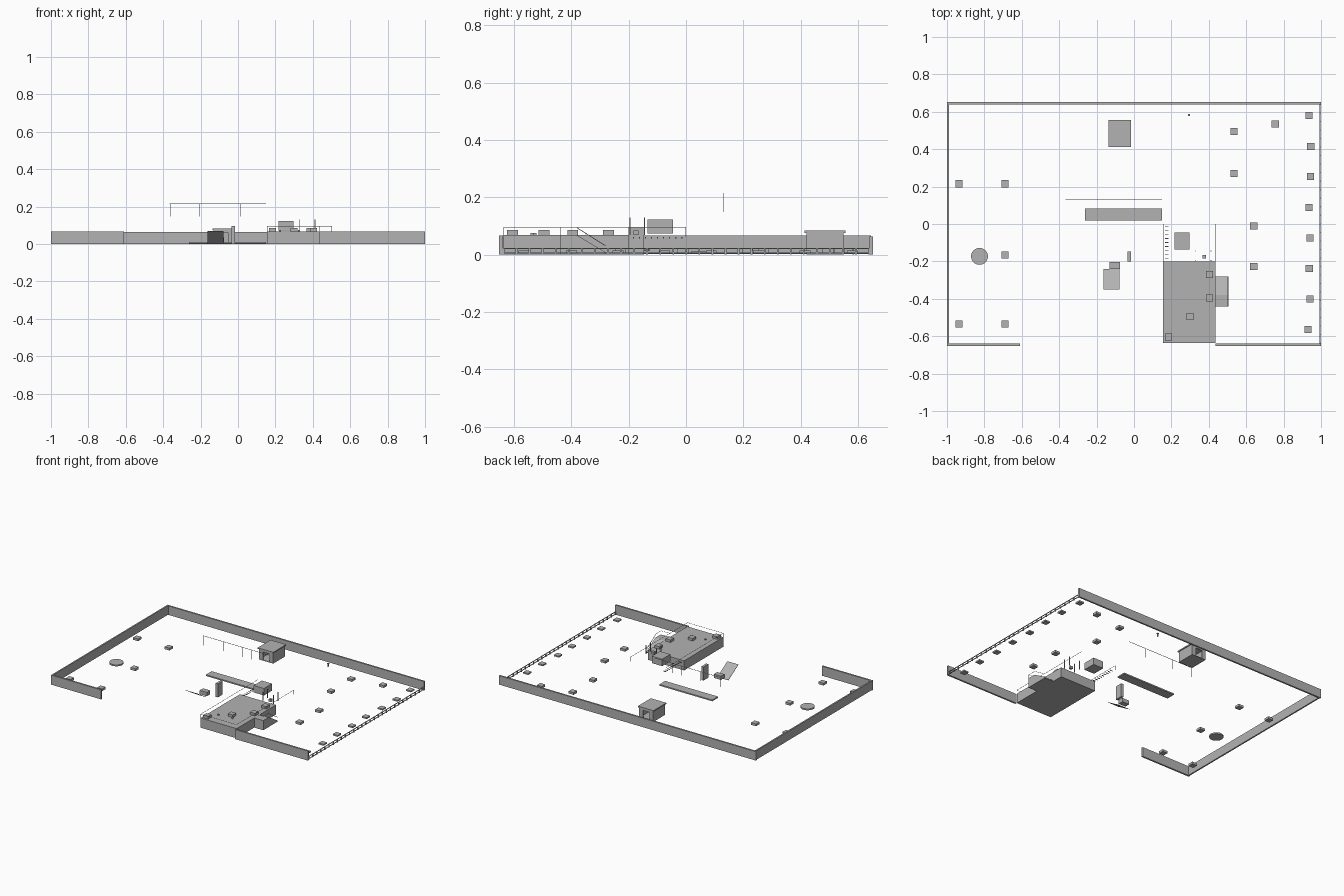
import bpy, bmesh, math
from mathutils import Vector

grey = bpy.data.materials.new("plain grey")
grey.diffuse_color = (0.45, 0.45, 0.45, 1)


def finish(name, bm):
    me = bpy.data.meshes.new(name)
    bmesh.ops.recalc_face_normals(bm, faces=bm.faces)
    bm.to_mesh(me)
    bm.free()
    me.materials.append(grey)
    ob = bpy.data.objects.new(name, me)
    bpy.context.collection.objects.link(ob)
    return ob


def add_box(bm, x0, x1, y0, y1, z0, z1):
    vs = bmesh.ops.create_cube(bm, size=1)["verts"]
    for v in vs:
        v.co = Vector((x1 if v.co.x > 0 else x0,
                       y1 if v.co.y > 0 else y0,
                       z1 if v.co.z > 0 else z0))


def boxes(name, *items):
    bm = bmesh.new()
    for b in items:
        add_box(bm, *b)
    return finish(name, bm)


def side_prism(name, x0, x1, profile):
    """Extrude a (y, z) profile along x."""
    bm = bmesh.new()
    face = bm.faces.new([bm.verts.new((x0, y, z)) for y, z in profile])
    ext = bmesh.ops.extrude_face_region(bm, geom=[face])["geom"]
    for v in ext:
        if isinstance(v, bmesh.types.BMVert):
            v.co.x = x1
    return finish(name, bm)


# Perimeter walls
boxes("left_wall", (-1, -0.99, -0.645, 0.645, 0.003, 0.067))
boxes("back_wall", (-1, 1, 0.64, 0.652, 0.0, 0.063))
boxes("front_wall_left", (-1, -0.61, -0.652, -0.64, 0.0, 0.067))
boxes("front_wall_right", (0.435, 1, -0.652, -0.64, 0.0, 0.067))

# Low open fence along the right edge
fence = [(0.993, 0.998, -0.64, 0.64, z, z + 0.003) for z in (0.004, 0.02)]
for i in range(29):
    y = -0.64 + i * 1.276 / 28
    fence.append((0.992, 0.999, y, y + 0.006, 0, 0.023))
boxes("right_fence", *fence)

# Raised deck and its side landing with a ramp
DECK = 0.068
boxes("deck", (0.155, 0.435, -0.637, -0.2, 0, DECK))
side_prism("side_ramp", 0.435, 0.505,
           [(-0.44, 0), (-0.28, 0), (-0.28, 0.008), (-0.38, DECK), (-0.44, DECK)])
side_prism("ramp_handrail", 0.5, 0.502,
           [(-0.38, 0.095), (-0.28, 0.032), (-0.28, 0.029), (-0.38, 0.092)])

# Thin rails around deck and terrace
t, h = 0.0015, 0.096
rails = [(0.155, 0.155 + t, -0.637, 0, h - t, h),
         (0.433, 0.433 + t, -0.637, 0, h - t, h),
         (0.155, 0.435, -0.637, -0.637 + t, h - t, h),
         (0.435, 0.502, -0.44, -0.44 + t, h - t, h),
         (0.501, 0.501 + t, -0.44, -0.38, h - t, h)]
for x, y in ((0.155, -0.001), (0.433, -0.001), (0.155, -0.637), (0.433, -0.637), (0.501, -0.44)):
    rails.append((x, x + t, y, y + t, DECK - 0.004, h))
boxes("deck_rails", *rails)

# Terrace slats and elevated kiosk
boxes("terrace_slats", *[(0.165, 0.185, -0.185 + i * 0.021, -0.181 + i * 0.021, 0.057, 0.061)
                         for i in range(9)])
boxes("terrace_kiosk", (0.217, 0.297, -0.135, -0.045, 0.073, 0.122))

# Pergola posts around a little table
boxes("pergola_posts", *[(x - 0.002, x + 0.002, y - 0.002, y + 0.002, DECK, 0.13)
                         for x in (0.33, 0.412) for y in (-0.195, -0.145)])
boxes("pergola_table", (0.367, 0.385, -0.184, -0.166, DECK, 0.085))

# Square tables on the ground and on the deck
s = 0.019


def tables(name, places, z0, z1):
    boxes(name, *[(x - s, x + s, y - s, y + s, z0, z1) for x, y in places])


tables("ground_tables", [(-0.935, 0.215), (-0.69, 0.215), (-0.69, -0.165), (-0.935, -0.535),
                         (-0.69, -0.535), (0.535, 0.495), (0.755, 0.535), (0.535, 0.27),
                         (0.64, -0.01), (0.64, -0.228)], 0.004, 0.02)
tables("fence_side_tables", [(0.935, 0.58), (0.945, 0.415), (0.943, 0.253), (0.935, 0.088),
                             (0.94, -0.075), (0.937, -0.237), (0.94, -0.4), (0.93, -0.565)],
       0.004, 0.014)
tables("deck_tables", [(0.403, -0.27), (0.403, -0.395), (0.3, -0.495), (0.185, -0.605)],
       DECK, 0.086)
boxes("deck_stools", *[(x - 0.005, x + 0.005, y - 0.005, y + 0.005, DECK, 0.076)
                       for x, y in ((0.225, -0.537), (0.327, -0.527))])

# Round platform
bm = bmesh.new()
bmesh.ops.create_cone(bm, cap_ends=True, segments=32, radius1=0.045, radius2=0.045, depth=0.01)
bmesh.ops.translate(bm, verts=bm.verts, vec=(-0.826, -0.173, 0.018))
finish("round_platform", bm)

# Hut with doorways front and back
x0, x1, y0, y1, w = -0.13, -0.02, 0.42, 0.55, 0.005
hut = [(x0, x1, y0, y1, 0, 0.004),
       (x0, x0 + w, y0, y1, 0, 0.076), (x1 - w, x1, y0, y1, 0, 0.076)]
for a in (y0, y1 - w):
    hut += [(x0, -0.1, a, a + w, 0, 0.076), (-0.05, x1, a, a + w, 0, 0.076),
            (-0.1, -0.05, a, a + w, 0.06, 0.076)]
boxes("hut_walls", *hut)
boxes("hut_roof", (-0.136, -0.015, 0.413, 0.557, 0.076, 0.084))

# Central slab, upright panel, small block and sloped board
boxes("long_slab", (-0.262, 0.15, 0.018, 0.082, 0.002, 0.011))
boxes("upright_panel", (-0.034, -0.017, -0.2, -0.146, 0, 0.095))
boxes("small_block", (-0.13, -0.075, -0.24, -0.203, 0.008, 0.035))
side_prism("sloped_board", -0.163, -0.077,
           [(-0.35, 0.07), (-0.24, 0.002), (-0.24, 0.0), (-0.35, 0.068)])

# Hanging cable with drop lines
boxes("hanging_cable", (-0.365, 0.15, 0.131, 0.133, 0.214, 0.216),
      *[(x, x + 0.002, 0.131, 0.133, 0.148, 0.216) for x in (-0.363, -0.206, -0.06, 0.014)])

# Small marker post near the back wall
boxes("marker_post", (0.291, 0.297, 0.58, 0.586, 0, 0.02), (0.288, 0.3, 0.578, 0.588, 0.02, 0.024))
